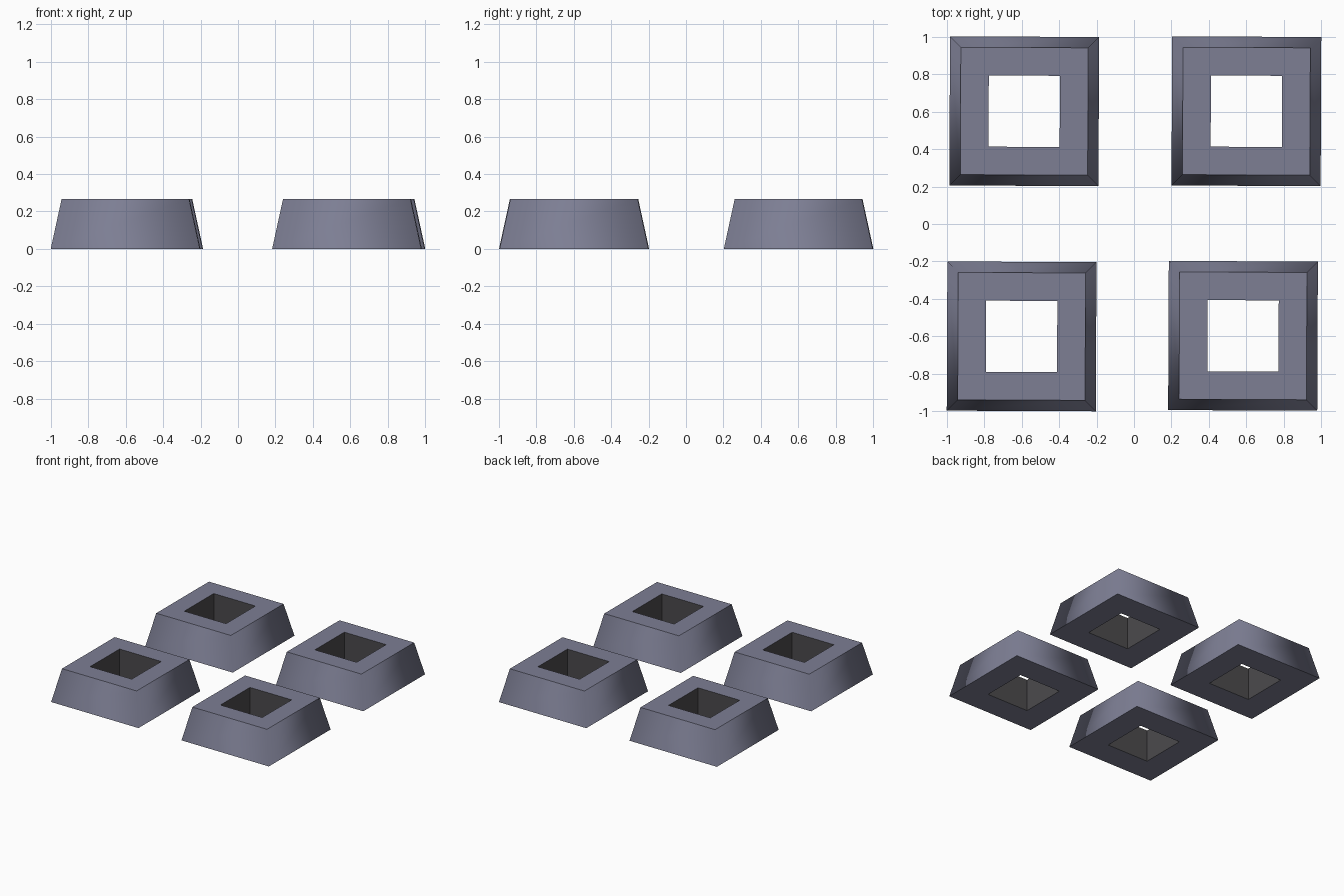
import bpy, bmesh, math

if "Cube" in bpy.data.objects:
    bpy.data.objects.remove(bpy.data.objects["Cube"])

def material(name, rgb):
    m = bpy.data.materials.new(name)
    m.diffuse_color = (*rgb, 1.0)
    m.use_nodes = True
    m.node_tree.nodes["Principled BSDF"].inputs["Base Color"].default_value = m.diffuse_color
    return m

slate = material("slate grey", (0.205, 0.21, 0.295))
dark = material("dark grey", (0.072, 0.069, 0.073))

HEIGHT, BASE, TOP, HOLE = 0.267, 0.398, 0.34, 0.19  # half widths

def ring(bm, half, z):
    return [bm.verts.new((sx * half, sy * half, z))
            for sx, sy in ((-1, -1), (1, -1), (1, 1), (-1, 1))]

def block(name, x, y):
    """Tapered square riser with a straight square hole through it."""
    bm = bmesh.new()
    rings = [ring(bm, BASE, 0), ring(bm, TOP, HEIGHT),
             ring(bm, HOLE, HEIGHT), ring(bm, HOLE, 0)]
    # bands: 0 outer sides, 1 top, 2 hole walls, 3 underside
    for band in range(4):
        a, b = rings[band], rings[(band + 1) % 4]
        for i in range(4):
            j = (i + 1) % 4
            f = bm.faces.new((a[i], a[j], b[j], b[i]))
            f.smooth = band == 0
            f.material_index = 1 if band == 2 else 0
    # rims stay sharp, the outer corners shade smoothly
    for e in bm.edges:
        e.smooth = all(f.smooth for f in e.link_faces)
    mesh = bpy.data.meshes.new(name)
    bm.to_mesh(mesh)
    bm.free()
    mesh.materials.append(slate)
    mesh.materials.append(dark)
    ob = bpy.data.objects.new(name, mesh)
    ob.location = (x, y, 0)
    ob.rotation_euler.z = math.radians(-0.25)
    bpy.context.collection.objects.link(ob)

# Four risers, slightly staggered
block("riser_front_left", -0.60, -0.60)
block("riser_front_right", 0.582, -0.597)
block("riser_back_left", -0.586, 0.602)
block("riser_back_right", 0.60, 0.602)
